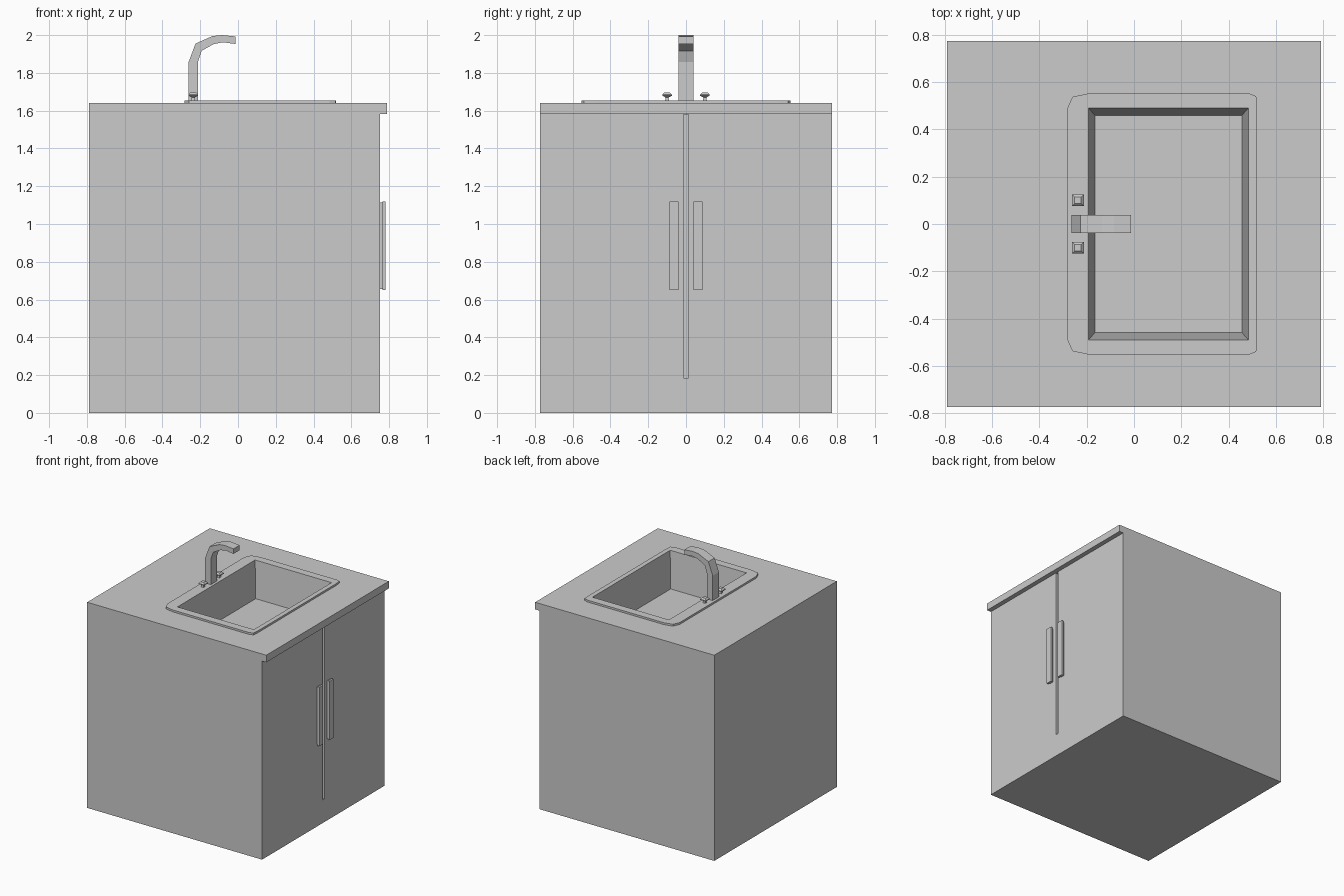
import bpy, bmesh, math

if "Cube" in bpy.data.objects:
    bpy.data.objects.remove(bpy.data.objects["Cube"])


def make_object(name, bm):
    bmesh.ops.recalc_face_normals(bm, faces=bm.faces)
    mesh = bpy.data.meshes.new(name)
    bm.to_mesh(mesh)
    bm.free()
    obj = bpy.data.objects.new(name, mesh)
    bpy.context.collection.objects.link(obj)
    return obj


def loft(name, rings):
    """Skin a stack of equal-length point rings and cap both ends."""
    bm = bmesh.new()
    rows = [[bm.verts.new(p) for p in ring] for ring in rings]
    n = len(rows[0])
    for a, b in zip(rows, rows[1:]):
        for i in range(n):
            j = (i + 1) % n
            bm.faces.new((a[i], a[j], b[j], b[i]))
    bm.faces.new(rows[0])
    bm.faces.new(rows[-1])
    return make_object(name, bm)


def rect(x0, x1, y0, y1, z):
    return [(x0, y0, z), (x1, y0, z), (x1, y1, z), (x0, y1, z)]


def box(name, x0, x1, y0, y1, z0, z1):
    return loft(name, [rect(x0, x1, y0, y1, z) for z in (z0, z1)])


def side_extrude(name, profile, half_width):
    """Extrude an x-z profile along y."""
    return loft(name, [[(x, y, z) for x, z in profile]
                       for y in (-half_width, half_width)])


def cut(obj, cutter):
    cutter.hide_render = True
    mod = obj.modifiers.new("cut", 'BOOLEAN')
    mod.operation = 'DIFFERENCE'
    mod.solver = 'EXACT'
    mod.object = cutter
    bpy.context.view_layer.objects.active = obj
    bpy.ops.object.modifier_apply(modifier=mod.name)


# Cabinet with overhanging countertop
cabinet = side_extrude("cabinet", [(-0.79, 0), (0.753, 0), (0.753, 1.583), (0.79, 1.583),
                                   (0.79, 1.64), (-0.79, 1.64)], 0.772)

# Sink rim with clipped corners
half = [(0.52, 0.49), (0.516, 0.54), (0.484, 0.552),
        (-0.19, 0.552), (-0.26, 0.537), (-0.283, 0.485)]
outline = half + [(x, -y) for x, y in reversed(half)]
rim = loft("sink_rim", [[(x, y, z) for x, y in outline] for z in (1.64, 1.655)])

# Tapered basin opening through rim and countertop
basin = loft("basin_cutter", [rect(-0.165, 0.456, -0.459, 0.459, 1.365),
                              rect(-0.193, 0.484, -0.491, 0.491, 1.67)])
cut(cabinet, basin)
cut(rim, basin)

# Gap between the doors
gap = box("door_gap_cutter", 0.733, 0.78, -0.013, 0.013, 0.185, 1.581)
cut(cabinet, gap)
for helper in (basin, gap):
    bpy.data.objects.remove(helper)

# Door handles and tap knobs, one per side
for side, s in (("left", -1), ("right", 1)):
    y0, y1 = sorted((s * 0.04, s * 0.088))
    box(side + "_handle", 0.765, 0.78, y0, y1, 0.65, 1.12)
    box(side + "_handle_mount", 0.75, 0.767, y0 + 0.008, y1 - 0.008, 0.655, 1.115)
    knob = [(0.011, 1.65), (0.008, 1.67), (0.025, 1.679),
            (0.025, 1.686), (0.014, 1.697)]
    loft(side + "_tap_knob", [rect(-0.237 - r, -0.237 + r, s * 0.1 - r, s * 0.1 + r, z)
                              for r, z in knob])

# Curved faucet
side_extrude("faucet", [(-0.263, 1.65), (-0.263, 1.853), (-0.225, 1.955), (-0.135, 1.995),
                        (-0.085, 2.0), (-0.013, 1.993), (-0.013, 1.953), (-0.08, 1.962),
                        (-0.13, 1.952), (-0.192, 1.917), (-0.212, 1.857), (-0.212, 1.65)], 0.039)
